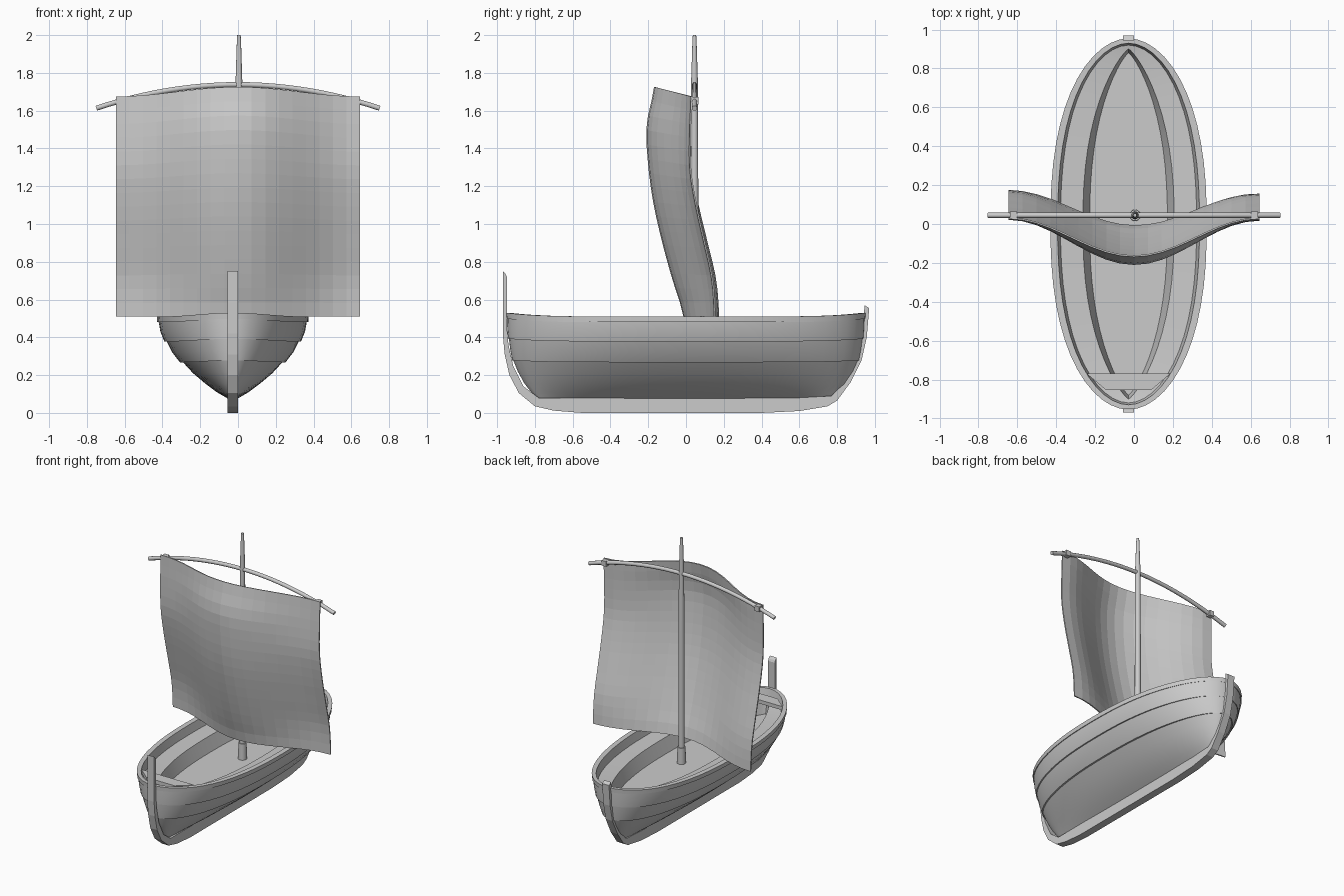
import bpy, bmesh, math

if "Cube" in bpy.data.objects:
    bpy.data.objects.remove(bpy.data.objects["Cube"])

CX = -0.028          # hull centre line
MX, MY = 0.005, 0.045  # mast position

grey = bpy.data.materials.new("plain grey")
grey.diffuse_color = (0.6, 0.6, 0.6, 1)
grey.use_nodes = True
grey.node_tree.nodes["Principled BSDF"].inputs["Base Color"].default_value = grey.diffuse_color


def make(name, verts, faces, smooth=None):
    me = bpy.data.meshes.new(name)
    me.from_pydata(verts, [], faces)
    bm = bmesh.new()
    bm.from_mesh(me)
    bmesh.ops.recalc_face_normals(bm, faces=bm.faces)
    bm.to_mesh(me)
    bm.free()
    me.materials.append(grey)
    ob = bpy.data.objects.new(name, me)
    bpy.context.collection.objects.link(ob)
    if smooth:
        bpy.ops.object.select_all(action='DESELECT')
        bpy.context.view_layer.objects.active = ob
        ob.select_set(True)
        bpy.ops.object.shade_smooth_by_angle(angle=math.radians(smooth))
    return ob


def loft(name, rings, smooth=None):
    """Skin closed rings of equal length and cap both ends."""
    n = len(rings[0])
    verts = [p for r in rings for p in r]
    faces = [(k * n + i, k * n + (i + 1) % n, (k + 1) * n + (i + 1) % n, (k + 1) * n + i)
             for k in range(len(rings) - 1) for i in range(n)]
    last = (len(rings) - 1) * n
    faces += [tuple(range(n))[::-1], tuple(range(last, last + n))]
    return make(name, verts, faces, smooth)


# Hull: stacked plan outlines (half width, height, end y, fullness power)
levels = [
    (0.025, 0.075, 0.78, .50), (0.085, 0.11, 0.82, .52), (0.145, 0.155, 0.855, .52),
    (0.21, 0.21, 0.89, .52), (0.265, 0.27, 0.915, .52),
    (0.280, 0.268, 0.92, .52), (0.32, 0.32, 0.93, .52), (0.350, 0.38, 0.938, .52),
    (0.362, 0.378, 0.942, .52), (0.383, 0.43, 0.946, .52), (0.392, 0.482, 0.948, .52),
    (0.400, 0.480, 0.952, .52), (0.402, 0.510, 0.955, .52),
    (0.365, 0.510, 0.93, .52), (0.350, 0.450, 0.92, .52),   # rail and inner wall
    (0.235, 0.445, 0.90, .8), (0.200, 0.350, 0.88, .8),     # side ledge down to deck
]


def outline(w, z, yend, q, n=28):
    ring = []
    for i in range(2 * n):
        t = -math.cos(math.pi * i / n)
        side = 1 if i <= n else -1
        half = w * max(0.0, 1 - abs(t) ** 2.4) ** q
        if i % n == 0:
            half = 0
        rise = 0.02 * abs(t) ** 6 * z / 0.51 if z > 0.2 else 0
        ring.append((CX + side * half, t * yend, z + rise))
    return ring


loft("hull", [outline(*l) for l in levels], 25)

# Keel with stem and stern posts: one side profile, extruded
outer = [(-.97, .75), (-.97, .42), (-.96, .31), (-.935, .2), (-.885, .105), (-.80, .035),
         (-.7, .012), (-.55, 0), (.4, 0), (.6, .01), (.75, .035), (.80, .065), (.87, .16),
         (.93, .28), (.957, .4), (.97, .555)]
inner = [(.945, .57), (.94, .48), (.925, .4), (.88, .26), (.81, .13), (.77, .09), (.6, .08),
         (-.6, .08), (-.78, .08), (-.86, .14), (-.915, .25), (-.94, .36), (-.948, .45),
         (-.948, .72), (-.955, .735)]
prof = outer + inner
loft("keel_and_posts", [[(CX + s * .0275, y, z) for y, z in prof] for s in (-1, 1)])

# Bow thwart
plan = [(-.215, -.77), (.215, -.77), (.115, -.855), (-.115, -.855)]
loft("bow_thwart", [[(CX + x, y, z) for x, y in plan] for z in (.49, .517)])


def pole(name, stations, n=16):
    """Upright round pole from (height, radius) pairs."""
    rings = [[(MX + r * math.cos(2 * math.pi * i / n), MY + r * math.sin(2 * math.pi * i / n), z)
              for i in range(n)] for z, r in stations]
    return loft(name, rings, 40)


pole("mast", [(.35, .021), (1.2, .02), (1.75, .018), (1.97, .011), (2.0, .009)])
pole("mast_socket", [(.345, .03), (.47, .028)])


# Bowed yard
def yard_z(x):
    return 1.738 - .125 * (x / .75) ** 2


rings = []
for k in range(25):
    x = -.75 + 1.5 * k / 24
    s = math.atan(-.25 * x / .75 ** 2)
    rings.append([(x - .014 * math.sin(a) * math.sin(s), MY + .014 * math.cos(a),
                   yard_z(x) + .014 * math.sin(a) * math.cos(s))
                  for a in (2 * math.pi * j / 10 for j in range(10))])
loft("yard", rings, 40)


# Billowing square sail
def sample(tab, v):
    f = v * (len(tab) - 1)
    i = min(int(f), len(tab) - 2)
    a, b = tab[i], tab[i + 1]
    u = f - i
    m0 = (b - tab[max(i - 1, 0)]) / 2
    m1 = (tab[min(i + 2, len(tab) - 1)] - a) / 2
    return ((2 * u**3 - 3 * u**2 + 1) * a + (u**3 - 2 * u**2 + u) * m0
            + (3 * u**2 - 2 * u**3) * b + (u**3 - u**2) * m1)


middle = [-.01, -.07, -.125, -.17, -.197, -.205, -.165]   # y from foot to head
edge = [.162, .148, .105, .06, .027, .024, .03]
NX, NZ = 18, 16
verts, faces = [], []
for j in range(NZ + 1):
    v = j / NZ
    for i in range(NX + 1):
        x = -.645 + 1.29 * i / NX
        bell = .5 + .5 * math.cos(math.pi * x / .645)
        e, m = sample(edge, v), sample(middle, v)
        top = 1.675 + .05 * bell
        verts.append((x, e + (m - e) * bell - .015 * x * (1 - v), .51 + (top - .51) * v))
for j in range(NZ):
    for i in range(NX):
        a = j * (NX + 1) + i
        faces.append((a, a + 1, a + NX + 2, a + NX + 1))
sail = make("sail", verts, faces)
solid = sail.modifiers.new("thickness", 'SOLIDIFY')
solid.thickness = .008
solid.offset = 0

# Ties holding the sail corners to the yard
for s in (-1, 1):
    x = s * .62
    z = yard_z(x)
    ring = [(-.02, -.019), (.02, -.019), (.02, .019), (-.02, .019)]
    loft("sail_tie", [[(x + d, MY + y, z + h) for y, h in ring] for d in (-.018, .018)])
